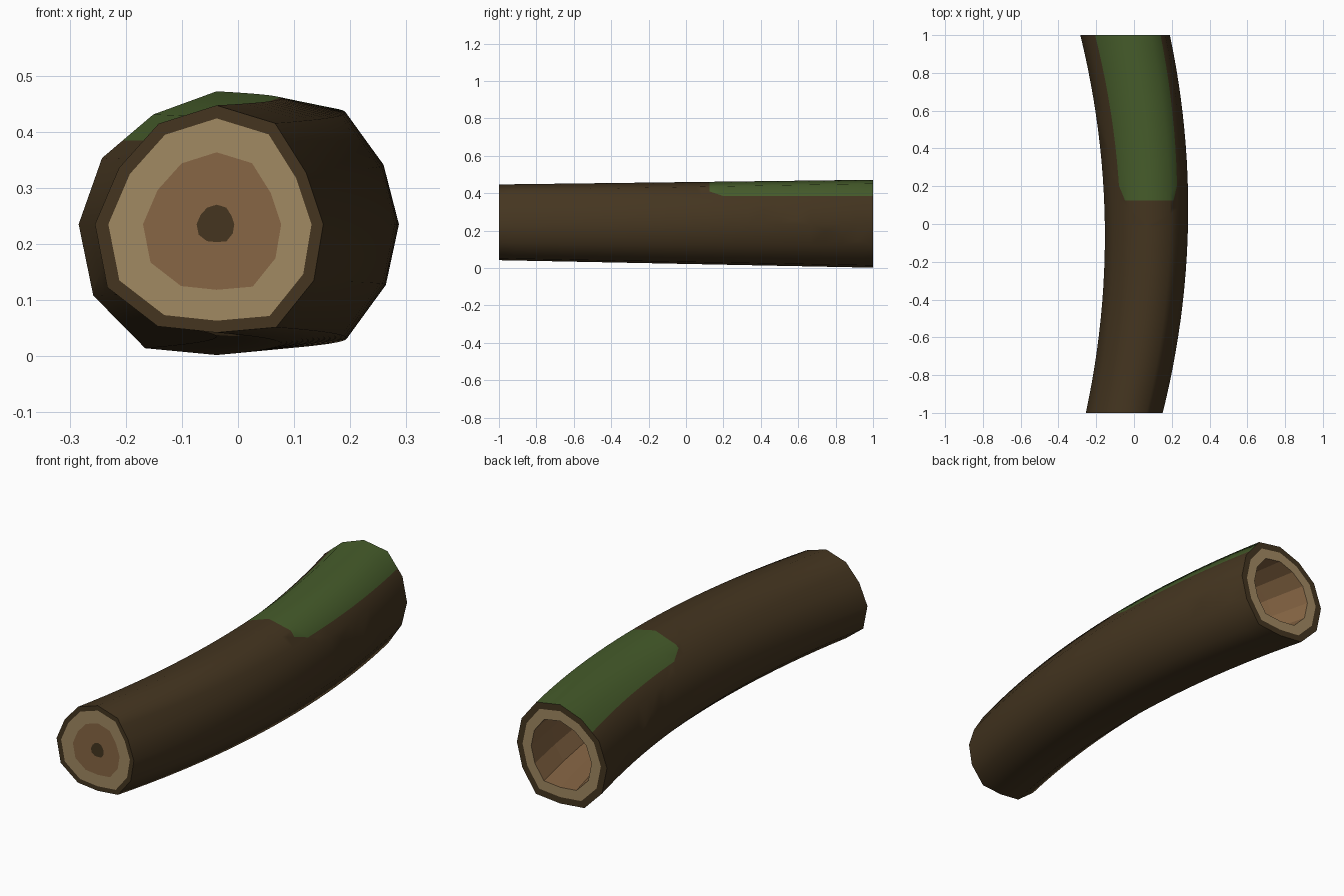
import bpy, bmesh
from math import sin, cos, tau

if "Cube" in bpy.data.objects:
    bpy.data.objects.remove(bpy.data.objects["Cube"])


def material(name, srgb):
    mat = bpy.data.materials.new(name)
    mat.use_nodes = True
    color = [(c / 255) ** 2.2 for c in srgb] + [1]
    mat.diffuse_color = color
    mat.node_tree.nodes["Principled BSDF"].inputs["Base Color"].default_value = color
    return mat


BARK = material("dark bark", (70, 56, 37))
MOSS = material("moss green", (72, 93, 47))
SAPWOOD = material("pale sapwood", (160, 136, 98))
HEARTWOOD = material("brown heartwood", (134, 102, 70))

# Irregular twelve-sided outline of the two ends
SIDES = 12
FRONT = [.19, .184, .208, .212, .207, .201, .217, .225, .21, .193, .212, .20]
BACK = [.228, .235, .25, .237, .226, .236, .246, .254, .255, .233, .255, .23]


def ring(bm, y, scale=1):
    """Add one outline of the bent, tapering trunk at depth y."""
    t = (y + 1) / 2
    cx = -.038 + .115 * (1 - y * y)
    verts = []
    for i in range(SIDES):
        r = scale * (FRONT[i] * (1 - t) + BACK[i] * t)
        a = tau * i / SIDES
        verts.append(bm.verts.new((cx + r * cos(a), y, .235 + r * sin(a))))
    return verts


def bridge(bm, a, b, mat=0):
    for i in range(SIDES):
        j = (i + 1) % SIDES
        bm.faces.new((a[i], a[j], b[j], b[i])).material_index = mat


def finish(name, bm, mats, smooth=False):
    mesh = bpy.data.meshes.new(name)
    bm.to_mesh(mesh)
    bm.free()
    for m in mats:
        mesh.materials.append(m)
    ob = bpy.data.objects.new(name, mesh)
    bpy.context.collection.objects.link(ob)
    if smooth:
        bpy.ops.object.select_all(action='DESELECT')
        ob.select_set(True)
        bpy.context.view_layer.objects.active = ob
        bpy.ops.object.shade_smooth_by_angle(angle=.9)
    return ob


# Bark tube, with a moss patch cut into its upper rear half
bm = bmesh.new()
STEPS = 24
rings = [ring(bm, -1 + 2 * s / STEPS) for s in range(STEPS + 1)]
for a, b in zip(rings, rings[1:]):
    bridge(bm, a, b)
moss_planes = [((0, .125, 0), (0, 1, 0)),
               ((0, 0, .384), (0, 0, 1)),
               ((0, .125, .41), (0, .025, .075))]
for co, no in moss_planes:
    bmesh.ops.bisect_plane(bm, geom=bm.verts[:] + bm.edges[:] + bm.faces[:],
                           plane_co=co, plane_no=no, dist=.0005)
for f in bm.faces:
    c = f.calc_center_median()
    if all(sum((c[k] - co[k]) * no[k] for k in range(3)) > 0 for co, no in moss_planes):
        f.material_index = 1
bmesh.ops.recalc_face_normals(bm, faces=bm.faces[:])
finish("bark_trunk", bm, [BARK, MOSS], smooth=True)

# Front cut face: bark rim, sapwood, heartwood, dark pith
bm = bmesh.new()
loops = [ring(bm, -1, s) for s in (1, .89, .605, .165)]
for i in range(3):
    bridge(bm, loops[i], loops[i + 1], i)
bm.faces.new(loops[3]).material_index = 0
for f in bm.faces:
    f.normal_update()
    if f.normal.y > 0:
        f.normal_flip()
finish("front_cut_face", bm, [BARK, SAPWOOD, HEARTWOOD])

# Rear cut face: bark rim and sapwood around the opening
bm = bmesh.new()
loops = [ring(bm, 1, s) for s in (1, .87, .67)]
for i in range(2):
    bridge(bm, loops[i], loops[i + 1], i)
for f in bm.faces:
    f.normal_update()
    if f.normal.y < 0:
        f.normal_flip()
finish("rear_cut_face", bm, [BARK, SAPWOOD])

# Hollow running into the trunk from the rear
bm = bmesh.new()
hollow = [ring(bm, 1 - .2 * s, .67 - .02 * s) for s in range(5)]
for a, b in zip(hollow, hollow[1:]):
    bridge(bm, a, b)
bm.faces.new(hollow[-1])
bmesh.ops.recalc_face_normals(bm, faces=bm.faces[:])
bm.faces.ensure_lookup_table()
if bm.faces[-1].normal.y < 0:
    bmesh.ops.reverse_faces(bm, faces=bm.faces[:])
finish("rear_hollow", bm, [HEARTWOOD])
